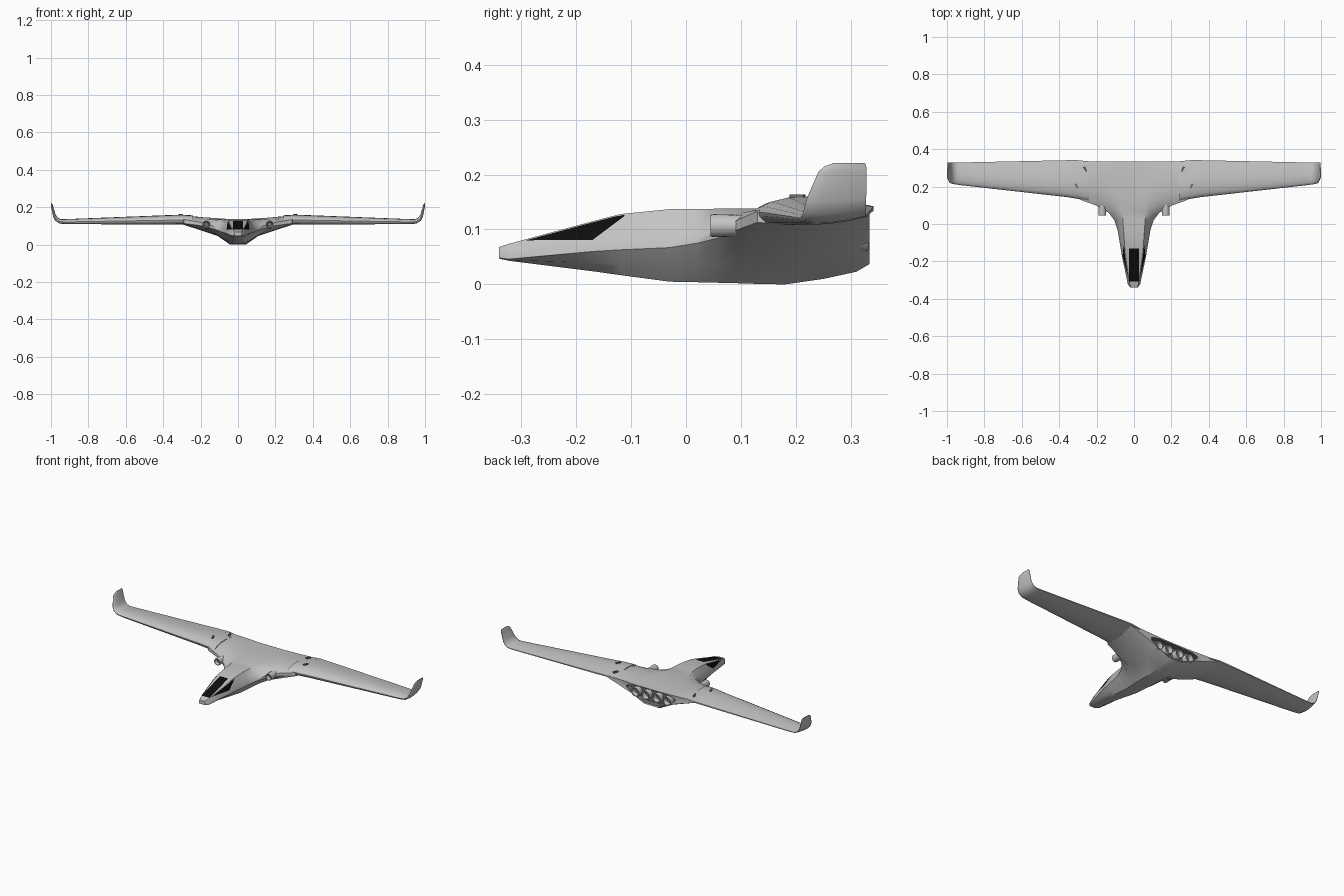
import bpy, bmesh, math
from mathutils import Matrix

if "Cube" in bpy.data.objects:
    bpy.data.objects.remove(bpy.data.objects["Cube"])


def material(name, v):
    m = bpy.data.materials.new(name)
    m.diffuse_color = (v, v, v, 1)
    m.use_nodes = True
    m.node_tree.nodes["Principled BSDF"].inputs["Base Color"].default_value = m.diffuse_color
    return m


GREY = material("hull grey", 0.55)
DARK = material("engine grey", 0.16)
BLACK = material("window black", 0.004)


def finish(name, bm, mats, mirror=False, smooth=30):
    bmesh.ops.recalc_face_normals(bm, faces=bm.faces)
    me = bpy.data.meshes.new(name)
    bm.to_mesh(me)
    bm.free()
    ob = bpy.data.objects.new(name, me)
    bpy.context.collection.objects.link(ob)
    for m in mats:
        me.materials.append(m)
    bpy.ops.object.select_all(action='DESELECT')
    ob.select_set(True)
    bpy.context.view_layer.objects.active = ob
    if mirror:
        ob.modifiers.new("Mirror", 'MIRROR')
    if smooth:
        bpy.ops.object.shade_smooth_by_angle(angle=math.radians(smooth))
    return ob


def loft(rings):
    bm = bmesh.new()
    vs = [[bm.verts.new(p) for p in r] for r in rings]
    n = len(vs[0])
    for a, b in zip(vs, vs[1:]):
        for i in range(n):
            j = (i + 1) % n
            bm.faces.new((a[i], a[j], b[j], b[i]))
    bm.faces.new(vs[0])
    bm.faces.new(vs[-1])
    return bm


# Blended body stations: y, belly z, half width, lower edge z, upper edge z, deck z
BODY = [
    (-.340, .047, .020, .048, .062, .068), (-.322, .043, .033, .046, .050, .074),
    (-.170, .024, .065, .060, .062, .115), (-.120, .017, .073, .063, .065, .128),
    (-.030, .005, .088, .067, .070, .137), (.020, .004, .105, .075, .080, .137),
    (.060, .003, .135, .085, .100, .138), (.100, .002, .205, .102, .120, .138),
    (.130, .001, .290, .113, .134, .138), (.180, 0, .300, .109, .154, .138),
    (.250, .010, .300, .112, .157, .137), (.310, .023, .300, .126, .150, .135),
    (.334, .037, .300, .134, .143, .134),
]


def half_section(s):
    """Belly, flank, lower edge, upper edge, shoulder and deck points."""
    y, zb, wm, zl, zh, zt = s
    wb = min(.042, .6 * wm, .036 + .07 * y)
    wt = min(.7 * wm, .058 + .07 * y)
    wc = min((wb + wm) / 2, .085 + .14 * y)
    ws = min((wm + wt) / 2, .19)
    return [(wb, zb), (wc, zb + .43 * (zl - zb)), (wm, zl), (wm, zh),
            (ws, zh + .54 * (zt - zh)), (wt, zt)]


def body_ring(y, half):
    return [(x, y, z) for x, z in half] + [(-x, y, z) for x, z in reversed(half)]


rings = [body_ring(s[0], half_section(s)) for s in BODY]
# Recessed engine bay at the rear
BAY = [(.042, .044), (.12, .072), (.16, .105), (.16, .115), (.12, .126), (.08, .128)]
rings += [body_ring(.332, BAY), body_ring(.30, BAY)]
bm = loft(rings)
bm.faces.ensure_lookup_table()
for f in bm.faces[-14:]:
    f.material_index = 1
bm.faces[-2].material_index = 0
finish("body", bm, [GREY, DARK])

# Wings with upturned tips: x, z, tilt, leading y, trailing y, thickness
FOIL = [(0, -.05), (.03, .15), (.1, .32), (.25, .46), (.45, .5), (.75, .36), (1, .16),
        (1, .02), (.75, -.25), (.45, -.46), (.2, -.5), (.06, -.4), (.01, -.2)]
WING = [
    (.24, .131, 0, .122, .335, .048), (.30, .134, 0, .134, .341, .052),
    (.36, .133, 0, .144, .341, .050), (.92, .1225, 0, .207, .329, .027),
    (.950, .124, 20, .211, .328, .025), (.970, .135, 45, .214, .328, .021),
    (.982, .155, 70, .219, .328, .016), (.994, .205, 80, .241, .329, .011),
    (.996, .215, 80, .252, .328, .008), (.997, .221, 80, .270, .326, .004),
]
rings = []
for x, z, tilt, y0, y1, t in WING:
    a = math.radians(tilt)
    rings.append([(x - h * t * math.sin(a), y0 + f * (y1 - y0), z + h * t * math.cos(a))
                  for f, h in FOIL])
finish("wings", loft(rings), [GREY], mirror=True, smooth=40)


# Cockpit glazing laid just above the hull
def section_at(y):
    for a, b in zip(BODY, BODY[1:]):
        if a[0] <= y <= b[0]:
            k = (y - a[0]) / (b[0] - a[0])
            return [(p[0] + k * (q[0] - p[0]), p[1] + k * (q[1] - p[1]))
                    for p, q in zip(half_section(a), half_section(b))]


def side_x(half, z):
    (wm, zh), (ws, zs), (wt, zt) = half[3:]
    if z < zs:
        return wm + (ws - wm) * (z - zh) / (zs - zh)
    return ws + (wt - ws) * (z - zs) / (zt - zs)


def strip(name, rows, mirror):
    bm = bmesh.new()
    vs = [[bm.verts.new(p) for p in r] for r in rows]
    for a, b in zip(vs, vs[1:]):
        for i in range(len(a) - 1):
            bm.faces.new((a[i], a[i + 1], b[i + 1], b[i]))
    ob = finish(name, bm, [BLACK], mirror, 0)
    if sum(p.normal.z for p in ob.data.polygons) < 0:
        ob.data.flip_normals()


strip("windscreen", [[(x, y, section_at(y)[5][1] + .002) for x in (-.027, .027)]
                     for y in (-.308, -.17, -.13)], False)
rows = []
for y in (-.29, -.25, -.21, -.17, -.15, -.13, -.112):
    half = section_at(y)
    hi = min(half[5][1] - .003, .126)
    lo = min(hi - .0005, .08 + max(0, y + .17) * .75)
    rows.append([(side_x(half, z) + .002, y, z + .001)
                 for z in (lo, lo + (hi - lo) / 3, lo + (hi - lo) * 2 / 3, hi)])
strip("side_windows", rows, True)


# Hollow round ducts facing along y
def duct(name, x, z, y_open, y_back, r, depth):
    d = 1 if y_back > y_open else -1

    def ring(rad, y):
        return [(x + rad * math.cos(i * math.pi / 10), y, z + rad * math.sin(i * math.pi / 10))
                for i in range(20)]
    bm = loft([ring(r * .9, y_back), ring(r, y_open + d * .006), ring(r * .94, y_open),
               ring(r * .78, y_open), ring(r * .6, y_open + d * depth)])
    bm.faces.ensure_lookup_table()
    bm.faces[-1].material_index = 1
    finish(name, bm, [GREY, DARK], True)


duct("intakes", .17, .107, .045, .12, .021, .02)
duct("inner_nozzles", .036, .088, .332, .29, .028, .025)
duct("outer_nozzles", .105, .088, .332, .29, .028, .025)

# Fold hinges on the upper wing
for name, x, y, z in (("front_hinges", .307, .203, .157), ("rear_hinges", .261, .293, .150)):
    bm = bmesh.new()
    bmesh.ops.create_cube(bm, size=1, matrix=Matrix.Translation((x, y, z)) @
                          Matrix.Rotation(math.radians(-25), 4, 'Z') @
                          Matrix.Diagonal((.010, .028, .014, 1)))
    finish(name, bm, [DARK], True, 0)
